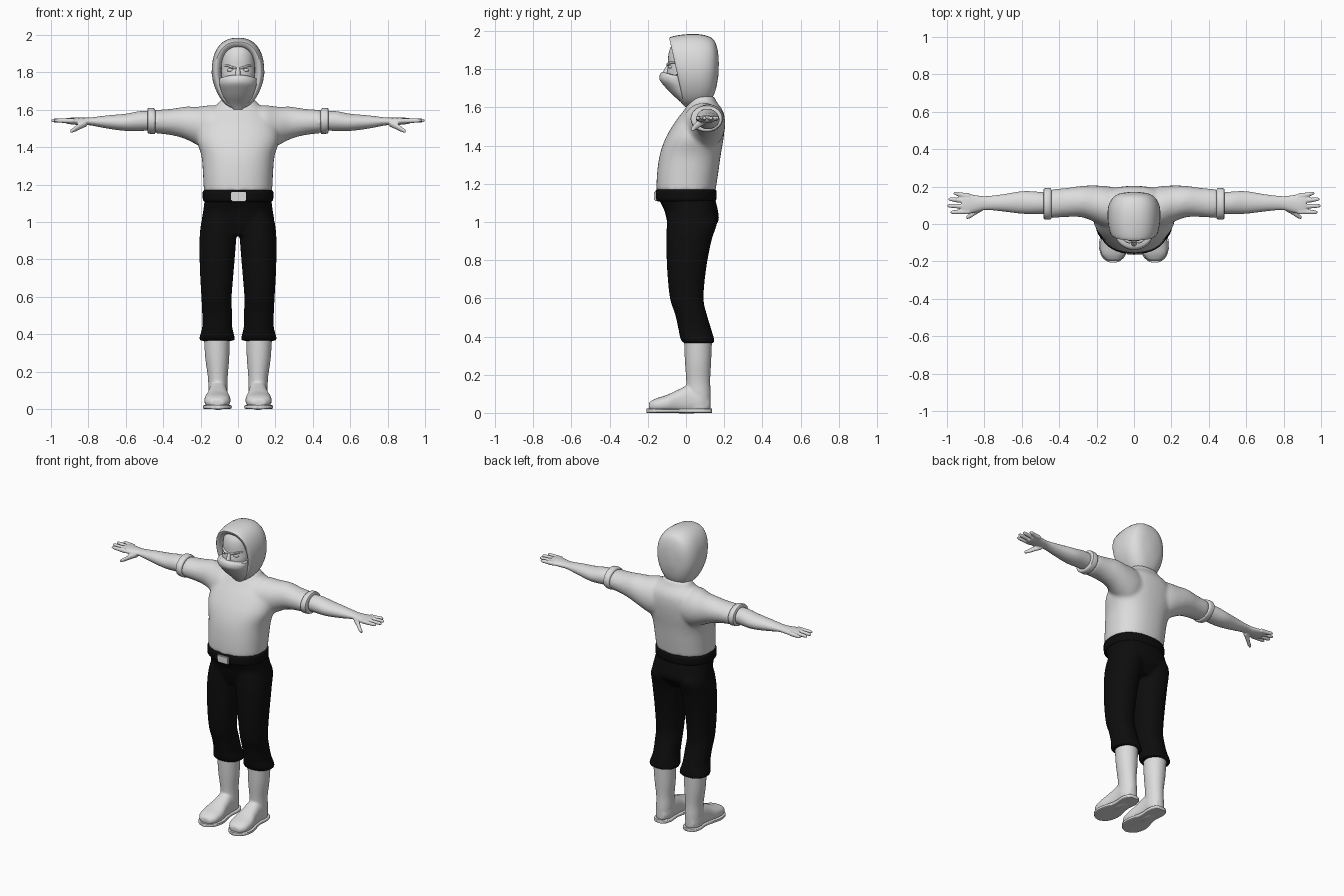
import bpy, bmesh, math
from mathutils import Vector


def material(name, rgb):
    m = bpy.data.materials.new(name)
    m.diffuse_color = (*rgb, 1)
    return m


GREY = material("light grey", (0.72, 0.72, 0.72))
BLACK = material("black cloth", (0.004, 0.004, 0.004))


def catmull(rows, steps):
    """Smoothly interpolate rows of numbers."""
    out = []
    for i in range(len(rows) - 1):
        p = [rows[max(0, min(len(rows) - 1, i + k))] for k in (-1, 0, 1, 2)]
        for s in range(steps):
            t = s / steps
            out.append([b + 0.5 * t * (c - a + t * (2*a - 5*b + 4*c - d + t * (3*(b - c) + d - a)))
                        for a, b, c, d in zip(*p)])
    return out + [list(rows[-1])]


def loop(center, u, v, power, n):
    pts = []
    for k in range(n):
        c, s = math.cos(2 * math.pi * k / n), math.sin(2 * math.pi * k / n)
        f = lambda w: math.copysign(abs(w) ** (2 / power), w)
        pts.append(center + u * f(c) + v * f(s))
    return pts


def skin(bm, rings):
    vs = [[bm.verts.new(p) for p in r] for r in rings]
    n = len(vs[0])
    faces = [bm.faces.new((a[k], a[(k+1) % n], b[(k+1) % n], b[k]))
             for a, b in zip(vs, vs[1:]) for k in range(n)]
    faces += [bm.faces.new(vs[0]), bm.faces.new(vs[-1])]
    bmesh.ops.recalc_face_normals(bm, faces=faces)


def loft(bm, axis, rows, power=2.0, n=28, steps=4, sign=1):
    """Rows: position on axis, centre and radius in the two other axes."""
    ax = "xyz".index(axis)
    iu, iv = [i for i in range(3) if i != ax]
    rings = []
    for t, cu, cv, ru, rv in catmull(rows, steps):
        c, u, v = Vector(), Vector(), Vector()
        c[ax], c[iu], c[iv], u[iu], v[iv] = t, cu, cv, max(ru, .002), max(rv, .002)
        pts = loop(c, u, v, power, n)
        rings.append([Vector((p.x * sign, p.y, p.z)) for p in pts])
    skin(bm, rings)


def finish(name, bm, mat, voxel=0, smooth=4, mirror=False):
    me = bpy.data.meshes.new(name)
    bm.to_mesh(me)
    bm.free()
    ob = bpy.data.objects.new(name, me)
    bpy.context.collection.objects.link(ob)
    me.materials.append(mat)
    bpy.ops.object.select_all(action='DESELECT')
    ob.select_set(True)
    bpy.context.view_layer.objects.active = ob
    bpy.ops.object.shade_smooth_by_angle(angle=math.radians(45))
    if voxel:
        r = ob.modifiers.new("merge", 'REMESH')
        r.mode, r.voxel_size, r.use_smooth_shade = 'VOXEL', voxel, True
        s = ob.modifiers.new("soften", 'SMOOTH')
        s.factor, s.iterations = 0.5, smooth
    if mirror:
        ob.modifiers.new("mirror", 'MIRROR')
    return ob


def ball(bm, loc, size):
    n = len(bm.verts)
    bmesh.ops.create_uvsphere(bm, u_segments=16, v_segments=10, radius=1)
    bm.verts.ensure_lookup_table()
    for v in bm.verts[n:]:
        v.co = Vector([l + s * c for l, s, c in zip(loc, size, v.co)])


# shirt: torso with both short sleeves
bm = bmesh.new()
loft(bm, 'z', [(1.165, 0, 0, .183, .155), (1.25, 0, .008, .187, .16), (1.35, 0, .022, .195, .16),
               (1.44, 0, .045, .22, .152), (1.52, 0, .072, .21, .132), (1.58, 0, .09, .17, .105),
               (1.63, 0, .09, .11, .07), (1.66, 0, .09, .09, .06)], power=2.3, n=40)
for s in (1, -1):
    loft(bm, 'x', [(.06, .085, 1.50, .10, .11), (.14, .09, 1.50, .112, .125), (.21, .108, 1.512, .098, .105),
                   (.28, .12, 1.53, .084, .087), (.36, .115, 1.535, .078, .07), (.45, .108, 1.537, .077, .062)],
         sign=s)
finish("shirt", bm, GREY, voxel=.011, smooth=6)

# rolled sleeve cuff
bm = bmesh.new()
loft(bm, 'x', [(.442, .108, 1.537, .076, .061), (.446, .108, 1.539, .083, .068), (.463, .108, 1.541, .084, .07),
               (.481, .108, 1.542, .082, .067), (.485, .108, 1.542, .07, .056)], steps=2)
finish("sleeve_cuff", bm, GREY, mirror=True)

# forearm, palm, fingers and thumb
bm = bmesh.new()
loft(bm, 'x', [(.44, .11, 1.541, .055, .05), (.52, .113, 1.54, .06, .053), (.60, .115, 1.533, .06, .046),
               (.70, .113, 1.535, .046, .035), (.79, .112, 1.538, .037, .021), (.84, .109, 1.538, .044, .02),
               (.89, .107, 1.54, .055, .018), (.92, .108, 1.541, .05, .014)], n=24)
for y0, y1, tip in ((.151, .163, .965), (.122, .132, .993), (.092, .097, .998), (.065, .063, .982)):
    loft(bm, 'x', [(.88, y0, 1.541, .014, .014), (.93, (y0+y1)/2, 1.542, .0125, .0125),
                   (tip - .015, y1, 1.543, .0105, .0105), (tip, y1, 1.543, .005, .005)], n=12)
loft(bm, 'x', [(.81, .09, 1.53, .02, .02), (.845, .067, 1.513, .017, .018), (.875, .045, 1.495, .014, .014),
               (.897, .034, 1.485, .009, .009)], n=12)
finish("forearm_and_hand", bm, GREY, voxel=.005, smooth=2, mirror=True)

# trousers: hips and two legs
bm = bmesh.new()
loft(bm, 'z', [(.93, 0, .02, .17, .09), (1.0, 0, .035, .193, .133), (1.06, 0, .027, .186, .14),
               (1.12, 0, .005, .178, .148), (1.15, 0, 0, .176, .15)], power=2.4, n=40)
for s in (1, -1):
    loft(bm, 'z', [(.365, .112, .07, .093, .08), (.385, .112, .06, .094, .088), (.44, .111, .046, .08, .086),
                   (.52, .112, .025, .08, .083), (.60, .115, .004, .081, .088), (.75, .113, .003, .091, .102),
                   (.90, .108, .015, .098, .118), (1.0, .10, .032, .096, .132), (1.06, .09, .025, .08, .12)],
         power=2.2, sign=s)
finish("trousers", bm, BLACK, voxel=.010, smooth=3)

# belt and buckle
bm = bmesh.new()
loft(bm, 'z', [(1.108, 0, 0, .176, .148), (1.116, 0, 0, .187, .158), (1.14, 0, 0, .189, .16),
               (1.164, 0, 0, .188, .159), (1.172, 0, 0, .178, .15)], power=2.3, n=40, steps=2)
finish("belt", bm, BLACK)
bm = bmesh.new()
bmesh.ops.create_cube(bm, size=1)
for v in bm.verts:
    v.co = Vector((.003 + v.co.x * .08, -.157 + v.co.y * .02, 1.136 + v.co.z * .05))
bmesh.ops.bevel(bm, geom=bm.edges[:], offset=.004, segments=2, affect='EDGES')
finish("buckle", bm, GREY)

# boots: shaft and foot
bm = bmesh.new()
loft(bm, 'z', [(.02, .108, .068, .05, .062), (.10, .107, .066, .052, .064), (.17, .108, .064, .053, .063),
               (.27, .111, .063, .064, .069), (.39, .113, .063, .07, .074)])
loft(bm, 'y', [(.125, .107, .045, .03, .03), (.08, .107, .06, .052, .055), (.02, .107, .07, .052, .075),
               (-.04, .108, .06, .058, .062), (-.10, .110, .048, .07, .046), (-.16, .111, .04, .064, .035),
               (-.195, .111, .034, .035, .02)], power=2.4)
finish("boot", bm, GREY, voxel=.007, smooth=4, mirror=True)

# boot soles
bm = bmesh.new()
loft(bm, 'y', [(.137, .107, .011, .02, .011), (.125, .107, .011, .043, .011), (.08, .107, .011, .058, .011),
               (0, .107, .011, .054, .011), (-.10, .110, .011, .077, .011), (-.165, .111, .011, .066, .011),
               (-.195, .111, .011, .04, .011), (-.207, .111, .011, .014, .011)], power=6, n=24)
finish("boot_sole", bm, GREY, mirror=True)

# hood: tilted rings from the inner rim to the back (top y, z, bottom y, z, half width)
bm = bmesh.new()
rows = [(.02, 1.92, .03, 1.66, .085), (-.06, 1.935, -.005, 1.64, .098), (-.083, 1.953, -.012, 1.622, .113),
        (-.083, 1.968, -.002, 1.608, .127), (-.03, 1.98, .03, 1.605, .138), (.04, 1.985, .06, 1.605, .141),
        (.10, 1.978, .09, 1.61, .137), (.145, 1.955, .125, 1.63, .118), (.166, 1.90, .155, 1.69, .08),
        (.172, 1.83, .17, 1.77, .02)]
rings = []
for ty, tz, by, bz, w in catmull(rows, 3):
    top, bot = Vector((0, ty, tz)), Vector((0, by, bz))
    ring = loop((top + bot) / 2, Vector((w, 0, 0)), (top - bot) / 2, 2.4, 36)
    for p in ring:      # narrower towards the neck
        p.x *= 1 - .22 * max(0, (1.78 - p.z) / .17)
    rings.append(ring)
skin(bm, rings)
finish("hood", bm, GREY)

# face with nose
bm = bmesh.new()
loft(bm, 'z', [(1.70, 0, -.02, .075, .075), (1.78, 0, -.015, .088, .085), (1.82, 0, -.01, .09, .084),
               (1.87, 0, -.005, .088, .088), (1.91, 0, -.003, .08, .08), (1.945, 0, 0, .06, .06)], n=32)
loft(bm, 'z', [(1.765, 0, -.10, .018, .03), (1.79, 0, -.098, .014, .02), (1.825, 0, -.088, .011, .012)], n=12)
finish("face", bm, GREY)

# eyes and slanted brows
bm = bmesh.new()
ball(bm, (.04, -.079, 1.812), (.02, .013, .009))
finish("eye", bm, GREY, mirror=True)
bm = bmesh.new()
loft(bm, 'x', [(.008, -.093, 1.822, .006, .005), (.03, -.092, 1.826, .011, .007), (.055, -.077, 1.836, .01, .006),
               (.075, -.055, 1.835, .005, .004)], n=12)
finish("brow", bm, GREY, mirror=True)

# mask with a central ridge over the lower face
bm = bmesh.new()
rows = [(1.602, .01, .022, -.005), (1.63, .02, .052, -.03), (1.67, .03, .078, -.075), (1.71, .03, .092, -.112),
        (1.745, .03, .099, -.138), (1.775, .02, .10, -.136), (1.787, .02, .098, -.122)]
rings = []
for z, back, w, front in catmull(rows, 3):
    ring = loop(Vector((0, (back + front) / 2, z)), Vector((w, 0, 0)),
                Vector((0, (back - front) / 2, 0)), 1.85, 32)
    for p in ring:      # top edge dips at the cheeks
        p.z -= .02 * (p.x / .1) ** 2 * max(0, (z - 1.7) / .09)
    rings.append(ring)
skin(bm, rings)
finish("mask", bm, GREY)
